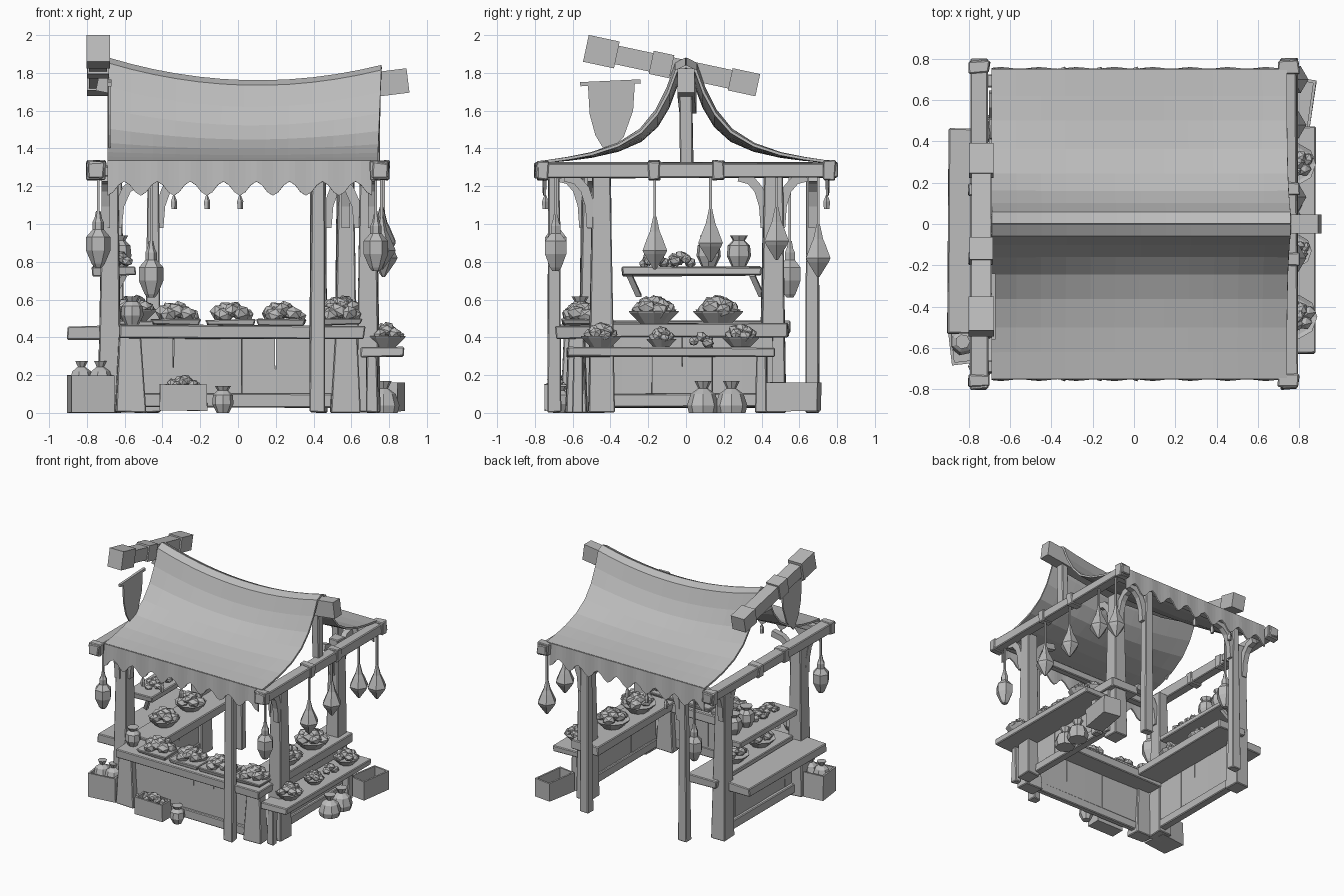
import bpy, bmesh, math, random
from mathutils import Vector, Matrix

random.seed(4)
cube = bpy.data.objects.get("Cube")
if cube:
    bpy.data.objects.remove(cube, do_unlink=True)

grey = bpy.data.materials.new("plain grey")
grey.use_nodes = True
GREY = (0.5, 0.5, 0.5, 1)
grey.diffuse_color = GREY
grey.node_tree.nodes["Principled BSDF"].inputs["Base Color"].default_value = GREY


def finish(name, bm, bevel=0, thick=0):
    bmesh.ops.recalc_face_normals(bm, faces=bm.faces)
    me = bpy.data.meshes.new(name)
    bm.to_mesh(me)
    bm.free()
    me.materials.append(grey)
    ob = bpy.data.objects.new(name, me)
    bpy.context.collection.objects.link(ob)
    if thick:
        mod = ob.modifiers.new("thickness", 'SOLIDIFY')
        mod.thickness, mod.offset = thick, 0
    if bevel:
        mod = ob.modifiers.new("worn edges", 'BEVEL')
        mod.width, mod.segments = bevel, 1
    return ob


def block(name, x, y, z, taper=1, rough=0.006, turn=0, bevel=0.006, hollow=0):
    """Rough-hewn timber from (min, max) pairs; taper scales the top, hollow digs a box out."""
    bm = bmesh.new()
    bmesh.ops.create_cube(bm, size=1)
    size = Vector((x[1] - x[0], y[1] - y[0], z[1] - z[0]))
    mid = Vector((sum(x) / 2, sum(y) / 2, sum(z) / 2))
    for v in bm.verts:
        s = taper if v.co.z > 0 else 1
        v.co = Vector((v.co.x * size.x * s, v.co.y * size.y * s, v.co.z * size.z))
        v.co += Vector([random.uniform(-rough, rough) for _ in range(3)])
    if hollow:
        top = max(bm.faces, key=lambda f: f.calc_center_median().z)
        bmesh.ops.inset_region(bm, faces=[top], thickness=0.02)
        bottom = bmesh.ops.extrude_face_region(bm, geom=[top])["geom"]
        bmesh.ops.delete(bm, geom=[top], context='FACES_ONLY')
        dug = [g for g in bottom if isinstance(g, bmesh.types.BMVert)]
        bmesh.ops.translate(bm, verts=dug, vec=(0, 0, -hollow))
    bm.transform(Matrix.Translation(mid) @ Matrix.Rotation(turn, 4, 'Z'))
    for v in bm.verts:
        v.co.z = max(v.co.z, 0)
    return finish(name, bm, bevel)


def sweep(name, pts, side, w, h):
    """Rectangular section w (along side) by h swept along a planar path."""
    bm = bmesh.new()
    pts, side, rings = [Vector(p) for p in pts], Vector(side), []
    for i, p in enumerate(pts):
        d = (pts[min(i + 1, len(pts) - 1)] - pts[max(i - 1, 0)]).normalized()
        n = d.cross(side)
        rings.append([bm.verts.new(p + side * a * w / 2 + n * b * h / 2)
                      for a, b in ((-1, -1), (1, -1), (1, 1), (-1, 1))])
    for r, q in zip(rings, rings[1:]):
        for k in range(4):
            bm.faces.new((r[k], r[k - 1], q[k - 1], q[k]))
    bm.faces.new(rings[0])
    bm.faces.new(rings[-1])
    return finish(name, bm)


def lathe(name, loc, profile, sides=7, scale=1):
    """Turned shape from (radius, height) pairs."""
    bm = bmesh.new()
    rings = []
    for r, z in profile:
        rings.append([bm.verts.new(Vector(loc) + scale * Vector((
            r * math.cos(math.tau * k / sides), r * math.sin(math.tau * k / sides), z)))
            for k in range(sides)])
    for a, b in zip(rings, rings[1:]):
        for k in range(sides):
            bm.faces.new((a[k - 1], a[k], b[k], b[k - 1]))
    bm.faces.new(rings[0])
    bm.faces.new(rings[-1])
    return finish(name, bm)


def pile(name, x, y, z, rx, ry, count=9, r=0.045):
    """Heap of faceted produce, higher towards the middle."""
    bm = bmesh.new()
    for i in range(count):
        a, f = i * 2.4, math.sqrt((i + 0.3) / count)
        pos = Vector((x + rx * f * math.cos(a), y + ry * f * math.sin(a), z + 0.045 * (1 - f * f) + r * 0.4))
        m = Matrix.Translation(pos) @ Matrix.Rotation(random.uniform(0, 3), 4, (1, 0.5, 0.3))
        m = m @ Matrix.Diagonal((r * 1.2, r, r * 0.85, 1))
        bmesh.ops.create_icosphere(bm, subdivisions=1, radius=1, matrix=m)
    return finish(name, bm)


def tray(x, y, z, hx, hy):
    block("produce_tray", (x - hx, x + hx), (y - hy, y + hy), (z, z + 0.03), 1.1)
    pile("tray_produce", x, y, z + 0.025, hx * 0.75, hy * 0.75)


BOWL = [(0.07, 0), (0.13, 0.06), (0.135, 0.07), (0.11, 0.06)]
JAR = [(0.035, 0), (0.06, 0.05), (0.055, 0.1), (0.03, 0.125), (0.045, 0.15)]
SACK = [(0.075, 0), (0.085, 0.04), (0.065, 0.1), (0.025, 0.13), (0.045, 0.17)]
LANTERN = [(0.012, 0.3), (0.02, 0.26), (0.03, 0.24), (0.03, 0.2), (0.065, 0.16), (0.065, 0.09), (0.035, 0.02), (0.02, 0)]
POINTED = [(0.01, 0.28), (0.02, 0.24), (0.03, 0.2), (0.045, 0.17), (0.075, 0.1), (0.065, 0.08), (0.008, 0)]


def bowl(x, y, z, s=1):
    lathe("bowl", (x, y, z), BOWL, 9, s)
    pile("bowl_produce", x, y, z + 0.05 * s, 0.085 * s, 0.085 * s, 9, 0.045 * s)


def crate(x, y, z, w, d, h, turn=0):
    block("crate", (x - w / 2, x + w / 2), (y - d / 2, y + d / 2), (z, z + h), 1, 0.003, turn, 0, h * 0.8)


# Frame: side beams, cross beams, posts, ridge
for s in (-1, 1):
    block("side_beam", (s * 0.75 - 0.04, s * 0.75 + 0.04), (-0.8, 0.8), (1.245, 1.325))
    block("cross_beam", (-0.72, 0.72), (s * 0.69 - 0.03, s * 0.69 + 0.03), (1.25, 1.31))
    for y in (-0.76, -0.17, 0.17, 0.76):
        block("beam_strap", (s * 0.75 - 0.05, s * 0.75 + 0.05), (y - 0.03, y + 0.03), (1.235, 1.335))
block("king_post", (0.69, 0.75), (-0.035, 0.035), (1.31, 1.72))
for x, y in ((0.42, -0.7), (-0.45, 0.67), (0.43, 0.67)):
    block("slim_post", (x - 0.04, x + 0.04), (y - 0.035, y + 0.035), (0, 1.26), 0.85)
for x, y in ((-0.68, -0.5), (0.69, -0.45), (-0.66, 0.46), (0.57, 0.46)):
    block("main_post", (x - 0.06, x + 0.06), (y - 0.07, y + 0.07), (0, 1.26), 0.7)
sweep("ridge_beam", [(-0.74, 0, 1.77), (-0.3, 0.01, 1.68), (0.2, 0.01, 1.65), (0.74, 0, 1.74), (0.9, 0, 1.76)],
      (0, 1, 0), 0.09, 0.13)


# Curved braces
def brace(x, y, dx, dy):
    pts = [(x + dx * t * t, y + dy * t * t, 0.98 + 0.27 * (1 - (1 - t) ** 2)) for t in (0, 0.25, 0.5, 0.75, 1)]
    sweep("brace", pts, (0, 1, 0) if dx else (1, 0, 0), 0.045, 0.05)


for x, y, dx, dy in ((-0.64, -0.5, 0.2, 0), (0.64, -0.45, -0.2, 0), (-0.7, -0.54, 0, -0.14), (0.71, -0.5, 0, -0.14),
                     (-0.68, 0.42, 0, -0.14), (-0.68, 0.5, 0, 0.14), (0.57, 0.42, 0, -0.14), (0.57, 0.5, 0, 0.14),
                     (-0.42, 0.67, 0.16, 0), (0.47, 0.67, 0.16, 0)):
    brace(x, y, dx, dy)

# Sloping decorative beam with wrapped bands
low, high = Vector((-0.74, 0.38, 1.735)), Vector((-0.74, -0.53, 1.93))
for a, b, w, h in ((0, 1, 0.095, 0.1), (0, 0.16, 0.12, 0.12), (0.5, 0.62, 0.115, 0.125), (0.82, 1, 0.125, 0.145)):
    sweep("crest_beam", [low.lerp(high, a), low.lerp(high, b)], (1, 0, 0), w, h)

# Hanging banner
sweep("banner_rod", [(-0.68, -0.56, 1.74), (-0.68, -0.24, 1.755)], (1, 0, 0), 0.02, 0.022)
bm = bmesh.new()
bm.faces.new([bm.verts.new((-0.68, y, z)) for y, z in (
    (-0.52, 1.75), (-0.27, 1.76), (-0.28, 1.6), (-0.33, 1.46), (-0.42, 1.37), (-0.48, 1.47), (-0.51, 1.58))])
finish("banner", bm, thick=0.012)

# Sagging cloth roof with scalloped valances
SLOPE = [(0, 1), (0.052, 0.95), (0.095, 0.72), (0.155, 0.5), (0.24, 0.31), (0.36, 0.17), (0.5, 0.08), (0.62, 0.035), (0.745, 0)]
COLS = 48
for s, name in ((-1, "front"), (1, "back")):
    bm = bmesh.new()
    rows = []
    for y, f in SLOPE:
        row = []
        for i in range(13):
            u = i / 12
            ridge = 1.785 + 0.1 * (2 * u - 0.95) ** 2 - 0.06 * u
            x = -0.69 + u * (1.43 + 0.02 * f)
            sag = 0.025 * math.sin(math.pi * u) * math.sin(math.pi * f)
            row.append(bm.verts.new((x, s * y, 1.33 + (ridge - 1.33) * f - sag)))
        rows.append(row)
    for a, b in zip(rows, rows[1:]):
        for i in range(12):
            bm.faces.new((a[i], a[i + 1], b[i + 1], b[i]))
    finish(name + "_roof_cloth", bm, thick=0.015)
    bm = bmesh.new()
    prev = None
    for i in range(COLS + 1):
        x = -0.69 + 1.4 * i / COLS
        drop = 0.11 + 0.075 * abs(math.cos(math.pi * i / 6)) ** 2
        cur = [bm.verts.new((x, s * 0.745, 1.335)), bm.verts.new((x, s * (0.75 + 0.004 * math.sin(i)), 1.335 - drop))]
        if prev:
            bm.faces.new((prev[0], cur[0], cur[1], prev[1]))
        prev = cur
    finish(name + "_valance", bm, thick=0.012)
    for k in (2, 3, 4):
        lathe("tassel", (-0.69 + 1.4 * k / 8, s * 0.745, 1.08), [(0.016, 0), (0.018, 0.04), (0.006, 0.07)], 5)

# Counters: front, right and left, with panels and legs
block("front_counter", (-0.63, 0.67), (-0.69, -0.42), (0.395, 0.465))
block("right_counter", (0.42, 0.67), (-0.45, 0.54), (0.405, 0.47))
block("left_counter", (-0.66, -0.4), (-0.45, 0.55), (0.42, 0.485))
block("left_outer_shelf", (-0.9, -0.66), (-0.53, 0.46), (0.39, 0.46))
block("right_outer_shelf", (0.65, 0.88), (-0.63, 0.47), (0.295, 0.35))
block("upper_shelf", (-0.77, -0.54), (-0.34, 0.4), (0.725, 0.775))
for k in range(6):
    x = -0.52 + k * 0.18
    block("front_plank", (x, x + 0.178), (-0.6, -0.575), (0.04, 0.4), 1, 0.002, 0, 0)
    y = -0.5 + k * 0.16
    for side, px in (("left", -0.655), ("right", 0.625)):
        block(side + "_plank", (px, px + 0.025), (y, y + 0.158), (0.04, 0.42), 1, 0.002, 0, 0)
block("front_skirting", (-0.52, 0.5), (-0.62, -0.57), (0.03, 0.1))
block("left_skirting", (-0.68, -0.62), (-0.5, 0.42), (0.03, 0.1))
block("right_skirting", (0.61, 0.67), (-0.5, 0.42), (0.03, 0.1))
for x, y in ((-0.57, -0.6), (0.57, -0.58)):
    block("counter_leg", (x - 0.08, x + 0.08), (y - 0.06, y + 0.06), (0, 0.42), 0.7)
for y in (-0.57, 0.4):
    block("shelf_leg", (0.68, 0.74), (y - 0.03, y + 0.03), (0, 0.3))
for y in (-0.3, 0.35):
    sweep("upper_strut", [(-0.66, y + 0.05, 0.62), (-0.6, y, 0.73)], (0, 1, 0), 0.03, 0.03)

# Produce on display
for x in (-0.33, -0.04, 0.23, 0.53):
    tray(x, -0.55, 0.465, 0.12, 0.1)
lathe("counter_jar", (-0.56, -0.56, 0.465), JAR, 8, 1.0)
for y in (-0.17, 0.17):
    bowl(-0.55, y, 0.485, 0.9)
    bowl(0.55, y, 0.47, 1.0)
for y, s in ((-0.45, 0.8), (-0.13, 0.6), (0.29, 0.75)):
    bowl(0.78, y, 0.35, s)
pile("loose_produce", 0.77, 0.08, 0.35, 0.05, 0.05, 4, 0.03)
for y in (-0.17, -0.03):
    pile("shelf_produce", -0.63, y, 0.775, 0.06, 0.06, 8, 0.03)
for y in (0.12, 0.28):
    lathe("shelf_jar", (-0.63, y, 0.775), JAR, 7, 1.1)

# Goods on the ground
crate(-0.78, -0.57, 0, 0.23, 0.2, 0.2, 0.12)
for x in (-0.83, -0.73):
    lathe("crate_sack", (x, -0.57, 0.14), SACK, 7, 0.8)
crate(-0.29, -0.69, 0.01, 0.25, 0.12, 0.14)
pile("crate_produce", -0.29, -0.69, 0.12, 0.08, 0.03, 9, 0.03)
lathe("ground_jar", (-0.08, -0.67, 0), JAR, 8, 0.95)
crate(0.79, 0.57, 0.01, 0.15, 0.27, 0.15, -0.15)
for y in (0.09, 0.24):
    lathe("ground_sack", (0.77, y, 0), SACK, 8, 1.0)

# Lanterns on cords
for shape, x, y, z in ((LANTERN, -0.74, -0.69, 0.77), (LANTERN, 0.73, -0.69, 0.75), (POINTED, 0.76, -0.165, 0.76),
                       (POINTED, 0.76, 0.13, 0.8), (POINTED, 0.76, 0.48, 0.81), (POINTED, 0.77, 0.7, 0.72),
                       (LANTERN, -0.46, 0.55, 0.61)):
    lathe("lantern", (x, y, z), shape, 6)
    sweep("lantern_cord", [(x, y, z + 0.27), (x, y, 1.26)], (1, 0, 0), 0.014, 0.014)
